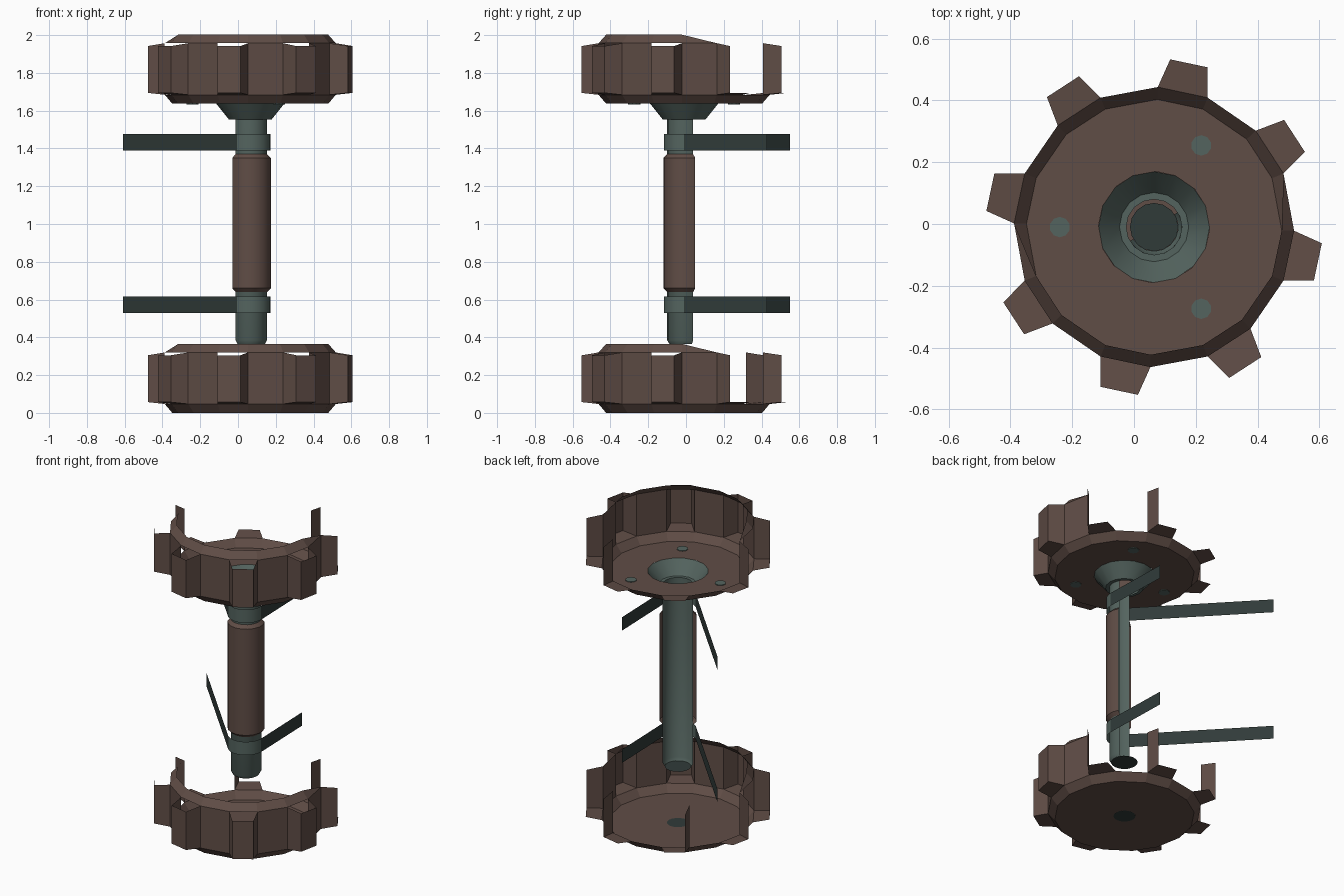
import bpy, bmesh, math

if "Cube" in bpy.data.objects:
    bpy.data.objects.remove(bpy.data.objects["Cube"])

CX, CY = 0.065, -0.01          # axis of wheels and shaft


def srgb(r, g, b):
    f = lambda c: ((c / 255 + 0.055) / 1.055) ** 2.4
    return (f(r), f(g), f(b), 1)


def material(name, col):
    m = bpy.data.materials.new(name)
    m.diffuse_color = srgb(*col)
    m.use_nodes = True
    m.node_tree.nodes["Principled BSDF"].inputs["Base Color"].default_value = m.diffuse_color
    return m


BROWN = material("rust_brown", (96, 77, 70))
TEAL = material("grey_teal", (84, 100, 95))
DARK = material("dark_teal", (48, 59, 57))


def polar(r, deg, z):
    a = math.radians(deg)
    return (CX + r * math.cos(a), CY + r * math.sin(a), z)


def finish(name, bm, mats, smooth=False):
    me = bpy.data.meshes.new(name)
    bm.to_mesh(me)
    bm.free()
    ob = bpy.data.objects.new(name, me)
    bpy.context.collection.objects.link(ob)
    for m in mats:
        me.materials.append(m)
    if smooth:
        bpy.ops.object.select_all(action='DESELECT')
        ob.select_set(True)
        bpy.context.view_layer.objects.active = ob
        bpy.ops.object.shade_smooth_by_angle(angle=math.radians(35))
    return ob


def face(bm, *pts, mat=0):
    f = bm.faces.new([bm.verts.new(p) for p in pts])
    f.material_index = mat


def lathe(name, profile, mat, start=0, end=360, n=16, smooth=True):
    """Sweep an (r, z) profile listed from bottom to top around the axis."""
    bm = bmesh.new()
    for i in range(n):
        a = start + (end - start) * i / n
        b = start + (end - start) * (i + 1) / n
        for (r0, z0), (r1, z1) in zip(profile, profile[1:]):
            face(bm, polar(r0, a, z0), polar(r0, b, z0), polar(r1, b, z1), polar(r1, a, z1))
    bmesh.ops.remove_doubles(bm, verts=bm.verts, dist=1e-5)
    bmesh.ops.dissolve_degenerate(bm, edges=bm.edges, dist=1e-6)
    return finish(name, bm, [mat], smooth)


R_BODY, R_RIM, R_TIP = 0.453, 0.413, 0.545


def base_angle(i):
    """Angle of body corner i: two corners per tooth, eight teeth."""
    return -12 + 45 * (i // 2) + (10.5 if i % 2 else -10.5)


def wheel(name, z, hole, loose_sides):
    """Open shell: whole floor, walls and rim only on the front right half."""
    bm = bmesh.new()
    low, high, top = z + 0.047, z + 0.32, z + 0.365
    B = lambda i, h: polar(R_BODY, base_angle(i), h)
    I = lambda i, h: polar(R_RIM, base_angle(i), h)
    for i in range(16):
        a, b = base_angle(i), base_angle(i + 1) + (360 if i == 15 else 0)
        # floor and lower bevel
        face(bm, I(i, z), polar(hole, a, z), polar(hole, b, z), I(i + 1, z))
        face(bm, I(i, z), I(i + 1, z), B(i + 1, low), B(i, low))
        # upper bevel
        if i >= 10 or i == 0:
            face(bm, B(i, high), B(i + 1, high), I(i + 1, top), I(i, top))
        # wall between teeth
        if i in (1, 11, 13, 15):
            face(bm, B(i, low), B(i + 1, low), B(i + 1, high), B(i, high))
    # tapering ends of the upper bevel
    face(bm, B(1, high), B(2, high), I(1, top))
    face(bm, B(9, high), B(10, high), I(10, top))
    # teeth: every underside, outer faces and sides on the closed half
    for k in range(8):
        mid = -12 + 45 * k
        T = lambda s, h: polar(R_TIP, mid + 6.5 * s, h)
        tl, th = low + 0.01, high - 0.015
        face(bm, B(2 * k, low), B(2 * k + 1, low), T(1, tl), T(-1, tl))
        if k in (0, 5, 6, 7):
            face(bm, T(-1, tl), T(1, tl), T(1, th), T(-1, th))
        for s in (-1, 1):
            if k in (0, 6, 7) or (k, s) in loose_sides:
                i = 2 * k + (s > 0)
                face(bm, B(i, low), T(s, tl), T(s, th), B(i, high))
    bmesh.ops.remove_doubles(bm, verts=bm.verts, dist=1e-5)
    return finish(name, bm, [BROWN])


sides = [(1, -1), (2, -1), (4, 1), (5, 1)]
wheel("upper_wheel", 1.637, 0.18, sides)
wheel("lower_wheel", 0.0, 0.065, sides + [(3, 1)])

# hub cone under the upper wheel, with its inner lip
lathe("hub_cone", [(0.09, 1.552), (0.112, 1.552), (0.18, 1.637)], TEAL)
# socket in the lower wheel floor
lathe("floor_socket", [(0.0, 0.0), (0.065, 0.0)], DARK)

# shaft, grip and end cap (shells open at the back left)
lathe("shaft", [(0.078, 0.365), (0.09, 0.385), (0.09, 1.552)], TEAL, -150, 32, 9)
lathe("shaft_end", [(0.0, 0.366), (0.078, 0.366)], DARK)
lathe("grip", [(0.09, 0.64), (0.11, 0.66), (0.11, 1.35), (0.09, 1.37)], BROWN, -150, 32, 9)

# three bolts through the upper floor
for n, deg in enumerate((60, 180, 300)):
    x, y, _ = polar(0.305, deg, 0)
    bm = bmesh.new()
    bmesh.ops.create_cone(bm, cap_ends=True, segments=10, radius1=0.033, radius2=0.033, depth=0.008)
    bmesh.ops.translate(bm, verts=bm.verts, vec=(x, y, 1.637))
    finish(f"bolt_{n + 1}", bm, [TEAL])

# collars and the thin straps leaving them to the back
for label, z0, z1 in (("upper", 1.39, 1.477), ("lower", 0.53, 0.617)):
    lathe(label + "_collar", [(0.108, z0), (0.108, z1)], TEAL, -130, 0, 8)
    bm = bmesh.new()
    for deg, (ex, ey) in ((-130, (-0.61, 0.55)), (0, (0.16, 0.43))):
        face(bm, polar(0.108, deg, z0), (ex, ey, z0), (ex, ey, z1), polar(0.108, deg, z1))
    finish(label + "_straps", bm, [DARK])
